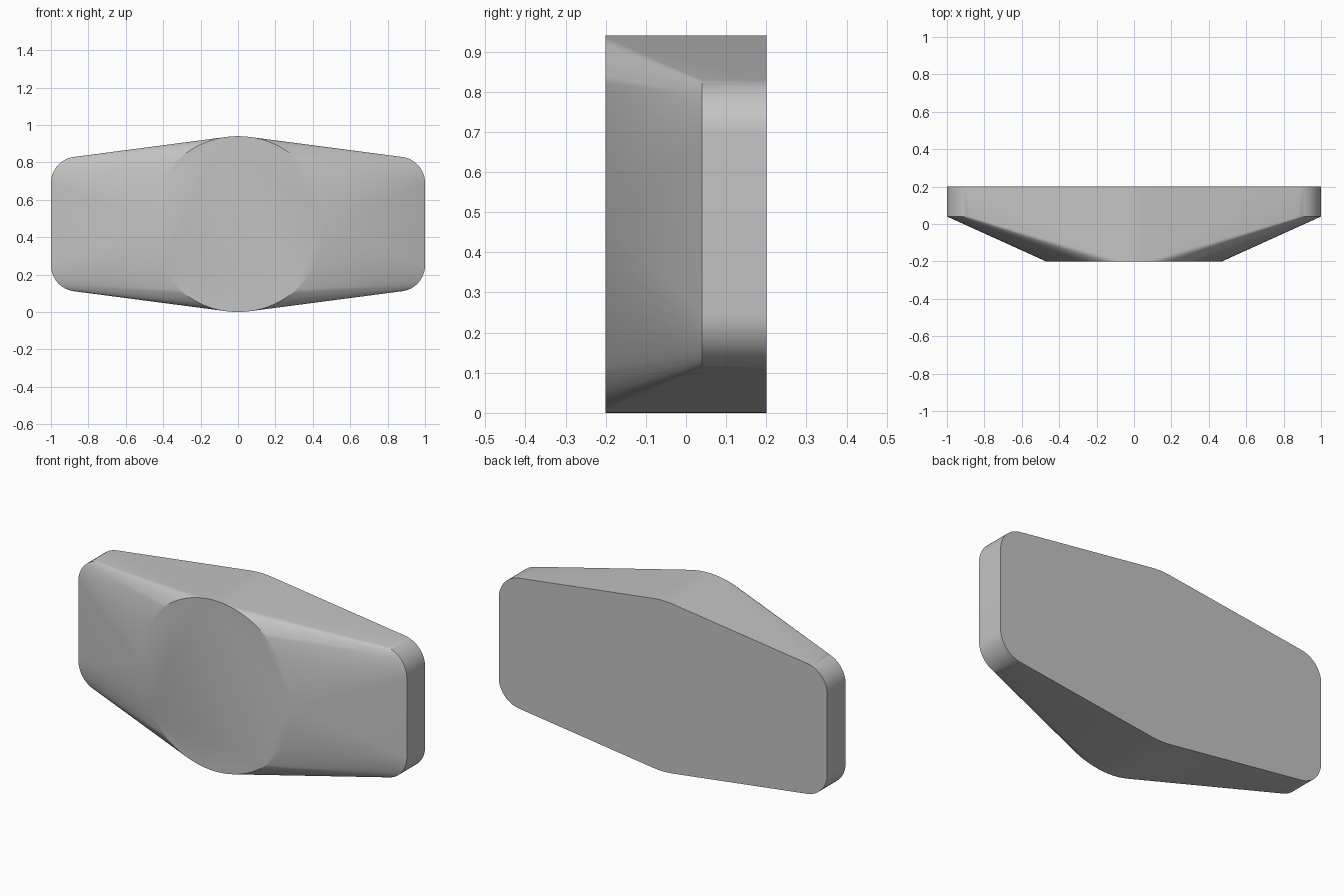
import bpy, bmesh, math

cube = bpy.data.objects.get("Cube")
if cube:
    bpy.data.objects.remove(cube, do_unlink=True)

BACK, RIM, FRONT = 0.2, 0.04, -0.2   # depths along y
R, r = 0.47, 0.14                    # round boss and end corner radii
CX, CZ = 1 - r, 0.22                 # corner centres, relative to the middle
# Direction of the tangent shared by the boss circle and a corner
TILT = math.asin((R - r) / math.hypot(CX, CZ)) - math.atan2(CZ, CX)


def arc(cx, cz, radius, start, end, steps):
    return [(cx + radius * math.cos(a), cz + radius * math.sin(a))
            for a in (start + (end - start) * i / steps for i in range(steps + 1))]


def mirrored(points):
    return [(x * sx, z * sz) for x, z in points for sx in (1, -1) for sz in (1, -1)]


top = math.pi / 2
corners = mirrored(arc(CX, CZ, r, 0, top - TILT, 12))
crown = mirrored(arc(0, 0, R, top - TILT, top, 4))
disc = mirrored(arc(0, 0, R, 0, top - TILT, 24)) + crown

# Flat back outline, end rims and round front joined as one convex body
bm = bmesh.new()
for points, y in ((corners + crown, BACK), (corners, RIM), (disc, FRONT)):
    for x, z in points:
        bm.verts.new((x, y, z + R))
bmesh.ops.remove_doubles(bm, verts=bm.verts[:], dist=0.0005)
hull = bmesh.ops.convex_hull(bm, input=bm.verts[:], use_existing_faces=False)
unused = {v for v in hull["geom_interior"] + hull["geom_unused"]
          if isinstance(v, bmesh.types.BMVert) and v.is_valid}
if unused:
    bmesh.ops.delete(bm, geom=list(unused), context='VERTS')
bmesh.ops.dissolve_limit(bm, angle_limit=0.002, verts=bm.verts[:], edges=bm.edges[:])
bmesh.ops.recalc_face_normals(bm, faces=bm.faces[:])

mesh = bpy.data.meshes.new("tapered_body")
bm.to_mesh(mesh)
bm.free()
body = bpy.data.objects.new("tapered_body", mesh)
bpy.context.collection.objects.link(body)

# Single grey finish
grey = bpy.data.materials.new("plain_grey")
grey.use_nodes = True
colour = (0.55, 0.55, 0.55, 1)
grey.diffuse_color = colour
for node in grey.node_tree.nodes:
    if node.type == 'BSDF_PRINCIPLED':
        node.inputs["Base Color"].default_value = colour
mesh.materials.append(grey)

bpy.ops.object.select_all(action='DESELECT')
body.select_set(True)
bpy.context.view_layer.objects.active = body
bpy.ops.object.shade_smooth_by_angle(angle=math.radians(30))
